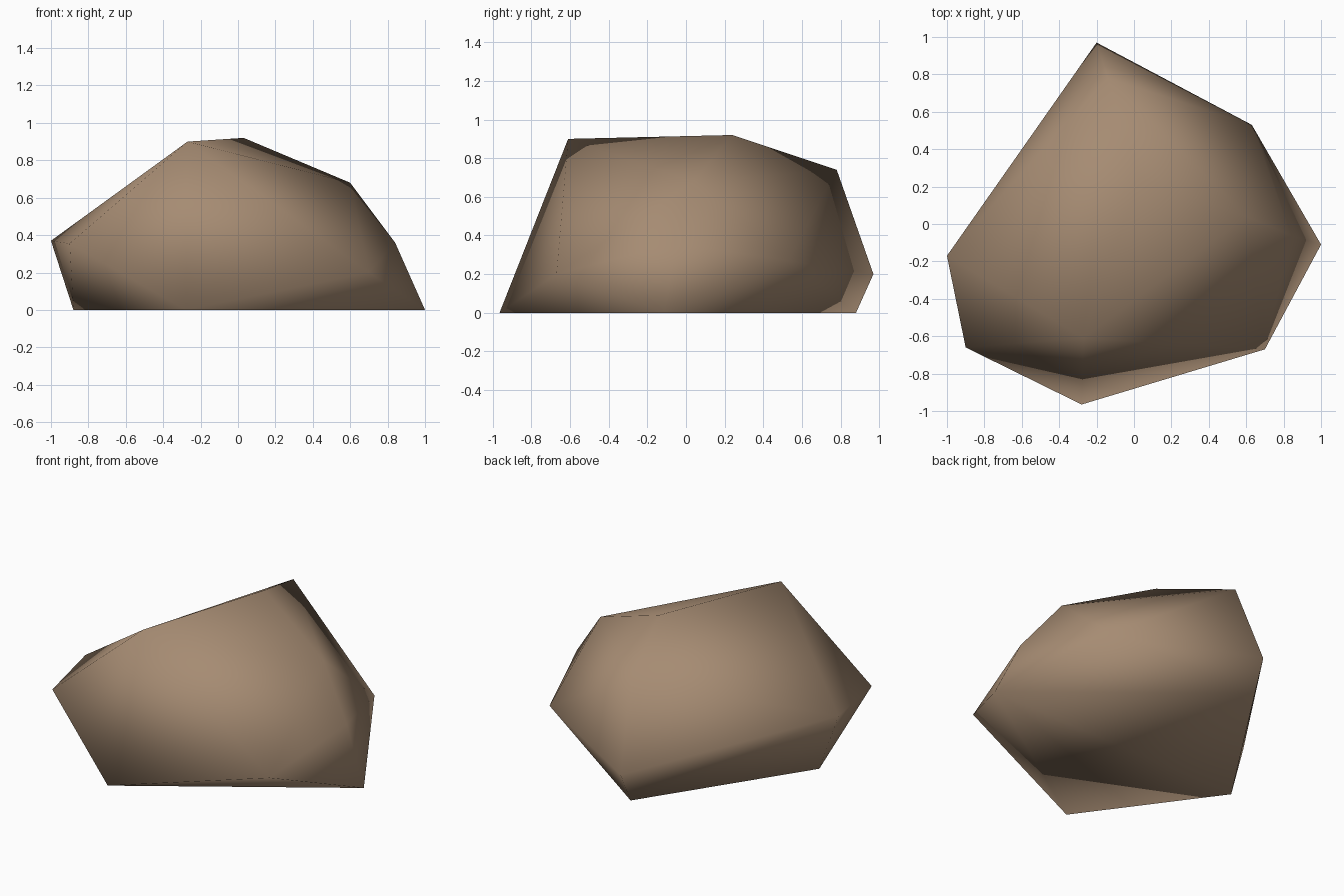
import bpy, bmesh

if "Cube" in bpy.data.objects:
    bpy.data.objects.remove(bpy.data.objects["Cube"])

# Corner points of the chipped boulder, grouped by height
base = [(1.0, -0.11, 0), (-0.28, -0.965, 0), (-0.88, -0.14, 0), (-0.21, 0.88, 0)]
waist = [(-0.2, 0.97, 0.2), (0.63, 0.53, 0.27), (0.7, -0.67, 0.2),
         (-0.9, -0.66, 0.355), (-1.0, -0.17, 0.37), (0.84, -0.06, 0.36)]
crown = [(-0.27, -0.61, 0.9), (0.03, 0.24, 0.92), (0.6, 0.04, 0.68), (-0.14, 0.78, 0.74)]

# Wrap the corners in a faceted shell
bm = bmesh.new()
for p in base + waist + crown:
    bm.verts.new(p)
bmesh.ops.convex_hull(bm, input=bm.verts[:])
bmesh.ops.delete(bm, geom=[v for v in bm.verts if not v.link_faces], context='VERTS')
bmesh.ops.recalc_face_normals(bm, faces=bm.faces[:])
for f in bm.faces:
    f.smooth = True

mesh = bpy.data.meshes.new("rock")
bm.to_mesh(mesh)
bm.free()

# Plain brown stone
stone = bpy.data.materials.new("brown stone")
stone.diffuse_color = (0.38, 0.26, 0.17, 1)
stone.use_nodes = True
stone.node_tree.nodes["Principled BSDF"].inputs["Base Color"].default_value = stone.diffuse_color
mesh.materials.append(stone)

rock = bpy.data.objects.new("rock", mesh)
bpy.context.collection.objects.link(rock)
